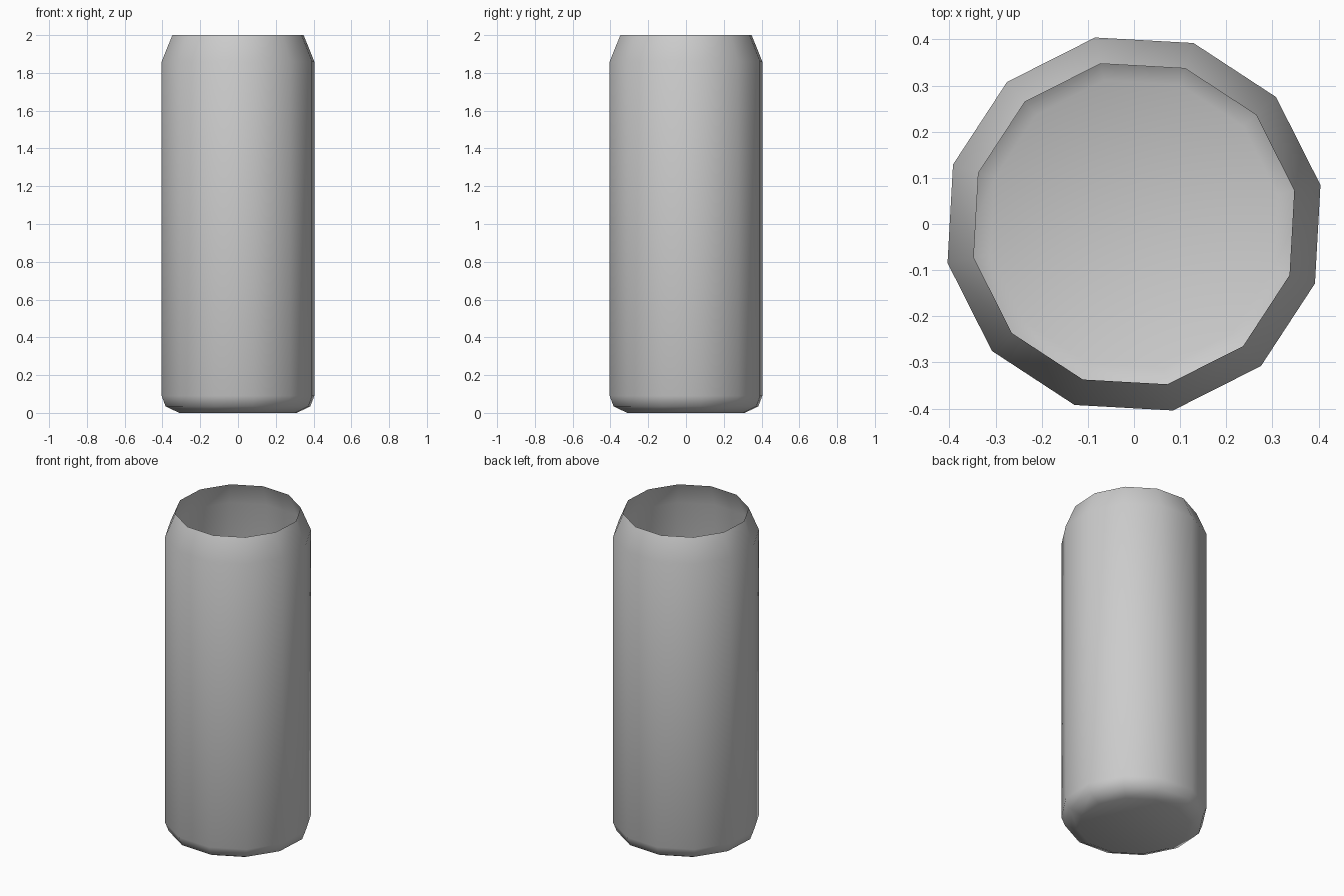
import bpy, bmesh, math

if "Cube" in bpy.data.objects:
    bpy.data.objects.remove(bpy.data.objects["Cube"])

SIDES = 12
TWIST = math.radians(11.8)
# (radius, height) from the base edge up to the open rim
PROFILE = [(0.318, 0.0), (0.392, 0.035), (0.413, 0.09), (0.413, 1.86), (0.355, 2.0)]

# Open, thin-walled can body: stacked rings joined by quads
bm = bmesh.new()
rings = []
for r, z in PROFILE:
    angles = [TWIST + 2 * math.pi * i / SIDES for i in range(SIDES)]
    rings.append([bm.verts.new((r * math.cos(a), r * math.sin(a), z)) for a in angles])
for low, high in zip(rings, rings[1:]):
    for i in range(SIDES):
        j = (i + 1) % SIDES
        bm.faces.new((low[i], low[j], high[j], high[i]))

# Closed base
bm.faces.new(rings[0][::-1])

for f in bm.faces:
    f.smooth = True
mesh = bpy.data.meshes.new("can_body")
bm.to_mesh(mesh)
bm.free()
bpy.context.collection.objects.link(bpy.data.objects.new("can_body", mesh))
